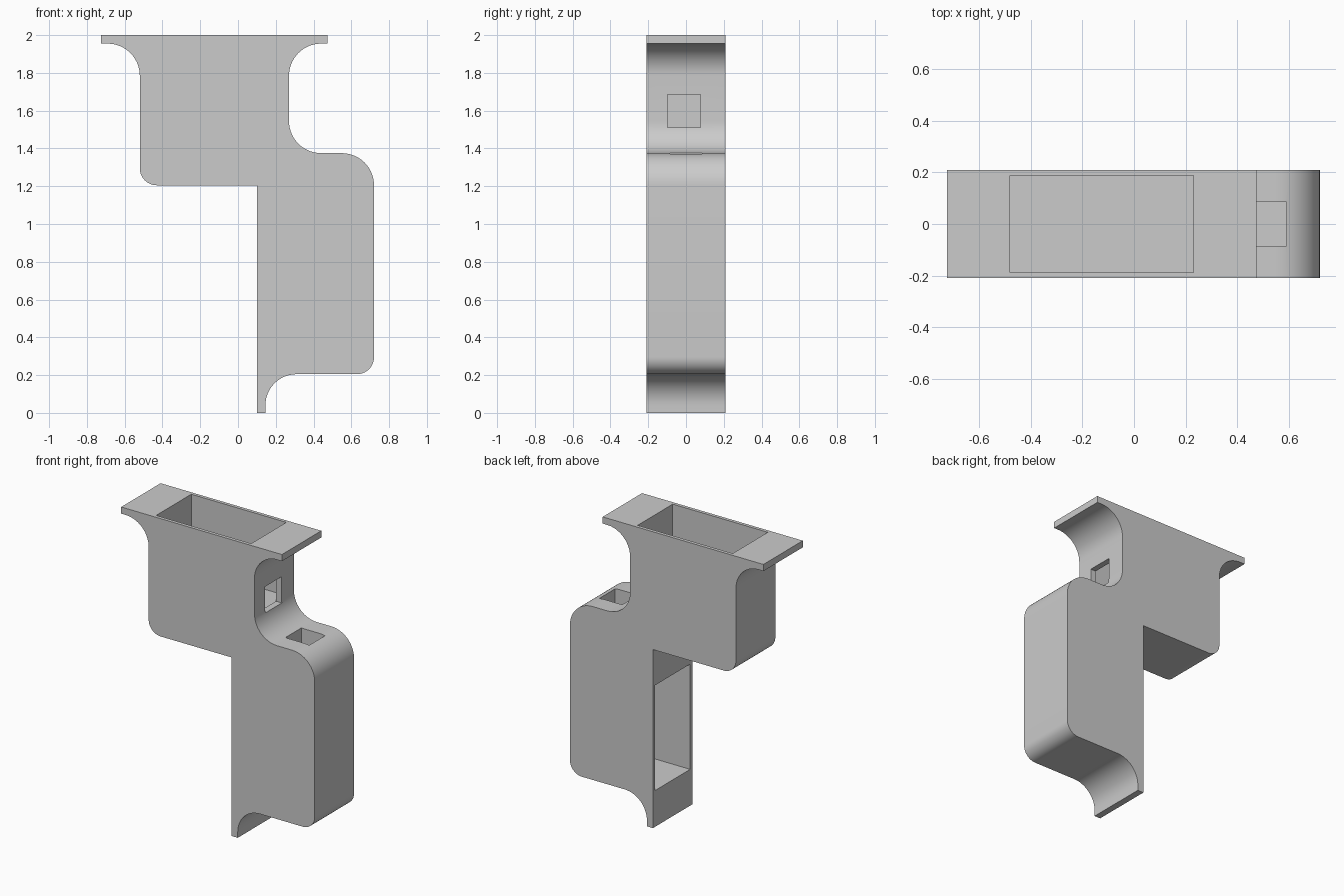
import bpy, bmesh, math
from mathutils import Vector

cube = bpy.data.objects.get("Cube")
if cube:
    bpy.data.objects.remove(cube, do_unlink=True)

HALF = 0.21          # half depth of the body
INNER = 0.187        # half depth of the pockets

grey = bpy.data.materials.new("light grey")
grey.use_nodes = True
grey.diffuse_color = (0.6, 0.6, 0.6, 1)
grey.node_tree.nodes["Principled BSDF"].inputs["Base Color"].default_value = (0.6, 0.6, 0.6, 1)


def rounded(corners, steps=14):
    """Outline with every corner (x, z, radius) filleted by an arc."""
    out = []
    for i, (x, z, r) in enumerate(corners):
        p = Vector((x, z))
        if r == 0:
            out.append(p)
            continue
        a = (Vector(corners[i - 1][:2]) - p).normalized()
        b = (Vector(corners[(i + 1) % len(corners)][:2]) - p).normalized()
        centre = p + (a + b) * r
        for k in range(steps + 1):
            t = k / steps * math.pi / 2
            out.append(centre - b * r * math.cos(t) - a * r * math.sin(t))
    return out


def prism(name, outline, y0, y1):
    """Extrude an x-z outline from y0 to y1."""
    bm = bmesh.new()
    face = bm.faces.new([bm.verts.new((p[0], y0, p[1])) for p in outline])
    ext = bmesh.ops.extrude_face_region(bm, geom=[face])
    verts = [v for v in ext["geom"] if isinstance(v, bmesh.types.BMVert)]
    bmesh.ops.translate(bm, vec=(0, y1 - y0, 0), verts=verts)
    bmesh.ops.recalc_face_normals(bm, faces=bm.faces)
    mesh = bpy.data.meshes.new(name)
    bm.to_mesh(mesh)
    bm.free()
    mesh.materials.append(grey)
    obj = bpy.data.objects.new(name, mesh)
    bpy.context.collection.objects.link(obj)
    return obj


# Stepped body with mounting flange on top and a lip at the bottom
body = prism("stepped_housing", rounded([
    (-0.725, 2, 0), (-0.725, 1.955, 0),
    (-0.52, 1.955, 0.17), (-0.52, 1.205, 0.09),
    (0.1, 1.205, 0), (0.1, 0, 0), (0.145, 0, 0),
    (0.145, 0.205, 0.165), (0.72, 0.205, 0.09),
    (0.72, 1.375, 0.17), (0.27, 1.375, 0.17),
    (0.27, 1.955, 0.17), (0.475, 1.955, 0), (0.475, 2, 0),
]), -HALF, HALF)

# Pockets and the cable openings that lead into them: x, z and y ranges
cuts = {
    "top_pocket": (-0.48, 0.23, 1.505, 2.1, -INNER, INNER),
    "side_pocket": (0, 0.595, 0.245, 0.955, -INNER, INNER),
    "upper_opening": (0.1, 0.32, 1.51, 1.685, -0.098, 0.077),
    "lower_opening": (0.415, 0.59, 0.8, 1.5, -0.085, 0.085),
}
bpy.context.view_layer.objects.active = body
body.select_set(True)
for name, (x0, x1, z0, z1, y0, y1) in cuts.items():
    cutter = prism(name + "_cutter", [(x0, z0), (x1, z0), (x1, z1), (x0, z1)], y0, y1)
    cutter.hide_render = True
    mod = body.modifiers.new(name, "BOOLEAN")
    mod.operation = "DIFFERENCE"
    mod.solver = "EXACT"
    mod.object = cutter
    bpy.ops.object.modifier_apply(modifier=mod.name)
    bpy.data.objects.remove(cutter, do_unlink=True)

bpy.ops.object.shade_smooth_by_angle(angle=math.radians(30))
